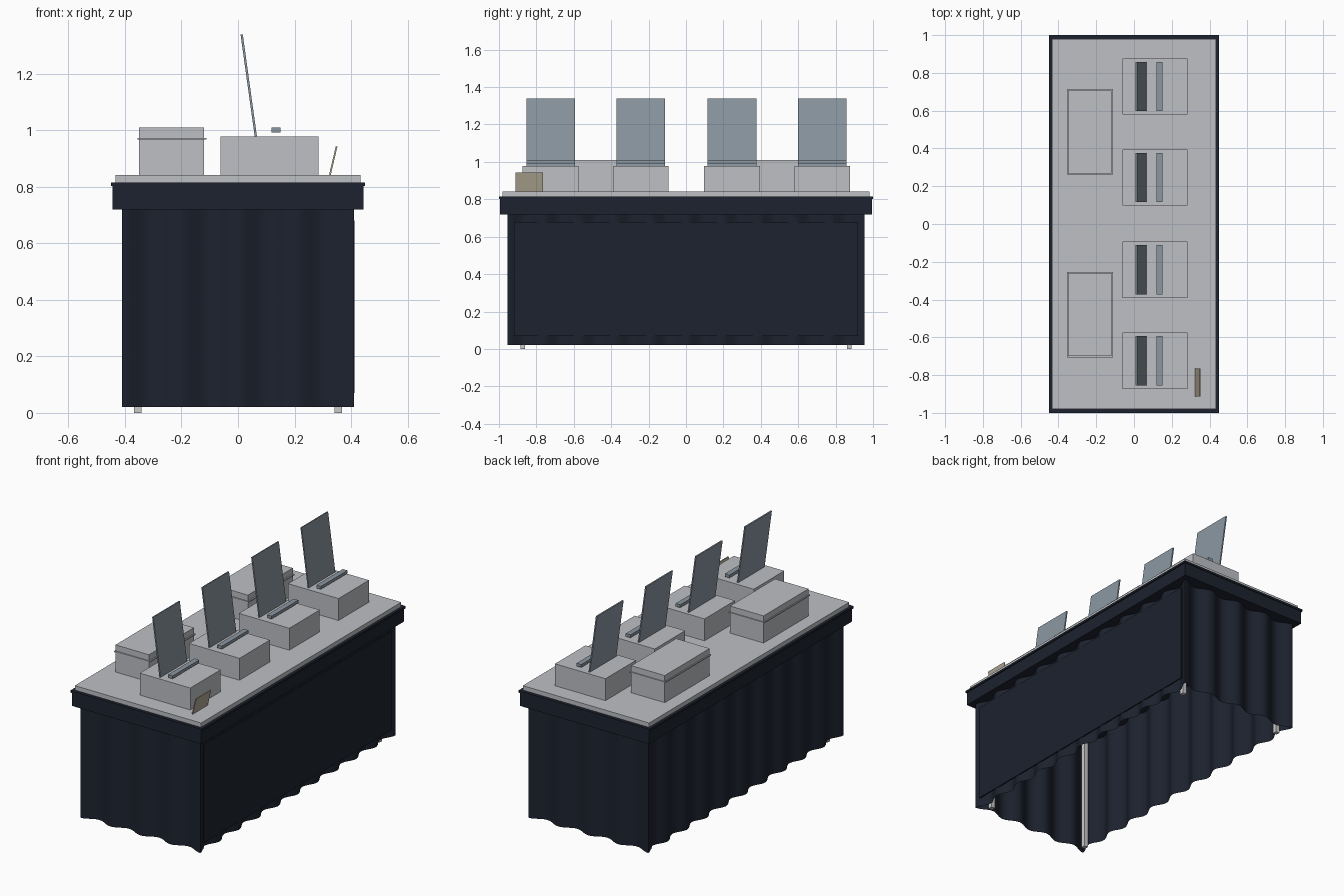
import bpy, bmesh, math

if "Cube" in bpy.data.objects:
    bpy.data.objects.remove(bpy.data.objects["Cube"])


def material(name, rgb):
    m = bpy.data.materials.new(name)
    m.diffuse_color = (*rgb, 1)
    m.use_nodes = True
    m.node_tree.nodes["Principled BSDF"].inputs["Base Color"].default_value = m.diffuse_color
    return m


NAVY = material("navy cloth", (0.012, 0.016, 0.028))
STEEL = material("pale steel", (0.52, 0.53, 0.56))
GLASS = material("tinted panel", (0.26, 0.31, 0.36))
CARD = material("beige card", (0.45, 0.40, 0.30))


def finish(name, bm, mat):
    me = bpy.data.meshes.new(name)
    bm.to_mesh(me)
    bm.free()
    ob = bpy.data.objects.new(name, me)
    bpy.context.collection.objects.link(ob)
    if mat:
        me.materials.append(mat)
    return ob


def box(name, x, y, z, mat=None):
    bm = bmesh.new()
    bmesh.ops.create_cube(bm, size=1)
    for v in bm.verts:
        v.co = [(a + b) / 2 + c * (b - a) for (a, b), c in zip((x, y, z), v.co)]
    return finish(name, bm, mat)


def leaning_panel(name, bottom, top, y, t, mat):
    # thin sheet leaning in the xz plane between two (x, z) points
    (x0, z0), (x1, z1) = bottom, top
    ob = box(name, (-t / 2, t / 2), y, (0, math.hypot(x1 - x0, z1 - z0)), mat)
    ob.location = (x0, 0, z0)
    ob.rotation_euler.y = math.atan2(x1 - x0, z1 - z0)
    return ob


# legs
for sx in (-1, 1):
    for sy in (-1, 1):
        x, y = sx * 0.355, sy * 0.873
        box("table_leg", (x - .013, x + .013), (y - .013, y + .013), (0, 0.72))

# table top with cloth valance and rim
box("valance", (-.443, .443), (-.995, .995), (.72, .802), NAVY)
box("table_rim", (-.45, .45), (-1, 1), (.802, .815), NAVY)
box("counter_sheet", (-.433, .433), (-.98, .98), (.815, .842), STEEL)

# pleated skirt: wavy closed loop extruded downward
hx, hy, amp = 0.392, 0.937, 0.018
loop = []
corners = [(-hx, -hy), (hx, -hy), (hx, hy), (-hx, hy)]
for i in range(4):
    (ax, ay), (bx, by) = corners[i], corners[(i + 1) % 4]
    length = math.hypot(bx - ax, by - ay)
    dx, dy = (bx - ax) / length, (by - ay) / length
    folds = round(length / 0.19)
    n = folds * 12
    # straight run out past the end to make a crisp corner
    for k in range(n + 1):
        t = k / n
        w = amp * math.cos(2 * math.pi * folds * t)
        s = t * (length + 2 * amp) - amp
        if k < n:
            loop.append((ax + dx * s + dy * w, ay + dy * s - dx * w))
bm = bmesh.new()
lo = [bm.verts.new((x, y, 0.02)) for x, y in loop]
hi = [bm.verts.new((x, y, 0.73)) for x, y in loop]
for i in range(len(lo)):
    j = (i + 1) % len(lo)
    bm.faces.new((lo[i], lo[j], hi[j], hi[i]))
skirt = finish("pleated_skirt", bm, NAVY)
bpy.context.view_layer.objects.active = skirt
skirt.select_set(True)
bpy.ops.object.shade_smooth_by_angle(angle=math.radians(40))

# flat panel over the serving side of the skirt
box("skirt_panel", (.404, .412), (-.92, .92), (.07, .68), NAVY)

# lidded containers along the rear
for y in (-.48, .488):
    box("container_body", (-.35, -.12), (y - .22, y + .22), (.842, .967), STEEL)
    box("container_flange", (-.356, -.112), (y - .226, y + .226), (.966, .973), STEEL)
    box("container_lid", (-.35, -.12), (y - .22, y + .22), (.973, 1.01), STEEL)

# serving units with leaning guard and handle bar
for y in (-.724, -.242, .246, .728):
    box("serving_unit", (-.062, .284), (y - .149, y + .149), (.842, .978), STEEL)
    leaning_panel("guard_panel", (.063, .978), (.013, 1.338), (y - .13, y + .13), .008, GLASS)
    box("handle_bar", (.118, .15), (y - .13, y + .13), (.992, 1.01), GLASS)

# small price card
leaning_panel("price_card", (.325, .842), (.349, .943), (-.912, -.765), .006, CARD)
